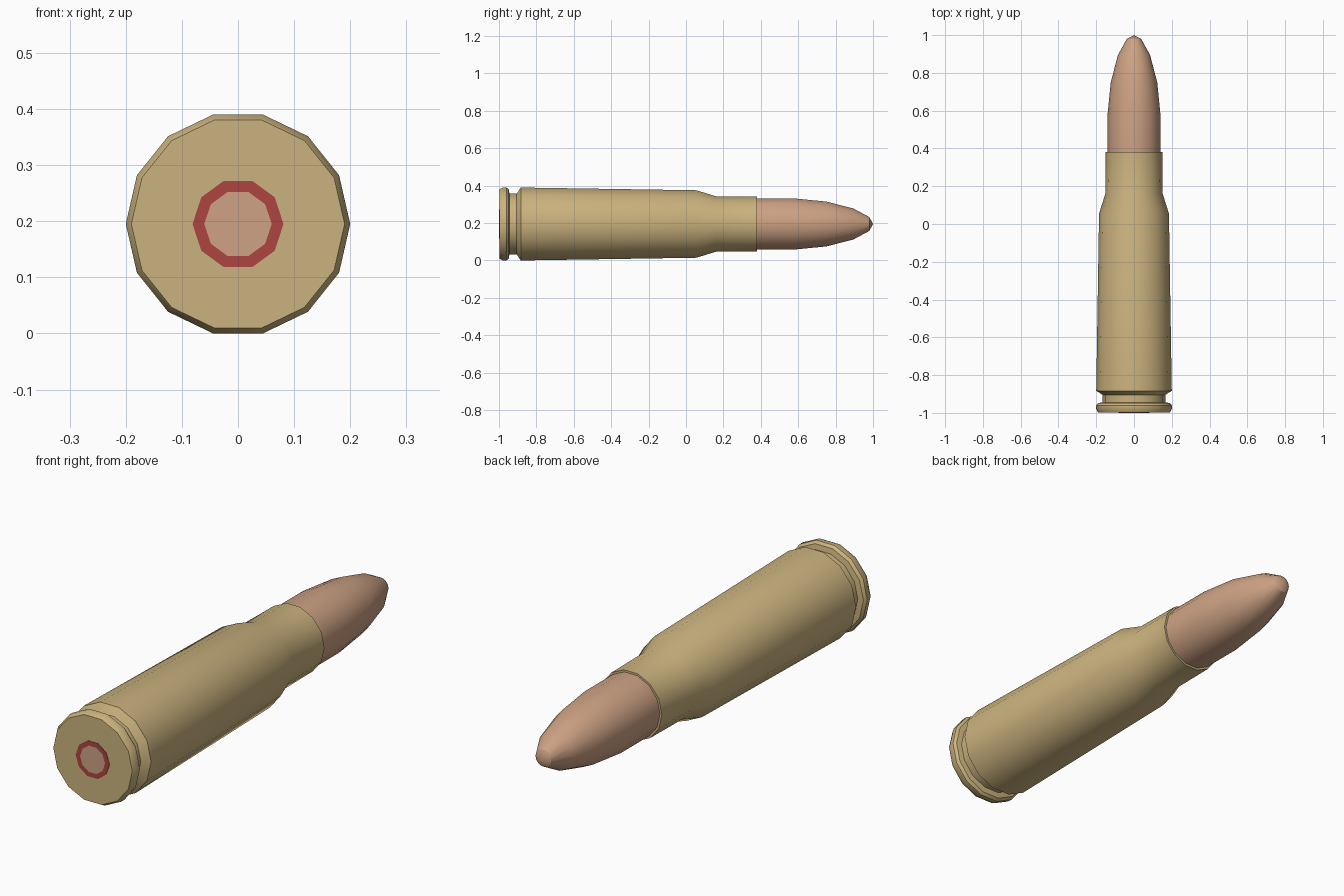
import bpy, bmesh
from math import cos, sin, pi, radians

if "Cube" in bpy.data.objects:
    bpy.data.objects.remove(bpy.data.objects["Cube"])

AXIS_Z = 0.195  # height of the centre line


def material(name, rgb):
    m = bpy.data.materials.new(name)
    m.diffuse_color = (*rgb, 1)
    m.use_nodes = True
    m.node_tree.nodes["Principled BSDF"].inputs["Base Color"].default_value = m.diffuse_color
    return m


def lathe(name, profile, sides, mat, cap_start=False):
    """Revolve (radius, y) points, listed back to tip, about the y axis."""
    bm = bmesh.new()
    rings = []
    for r, y in profile:
        if r == 0:
            rings.append([bm.verts.new((0, y, AXIS_Z))] * sides)
        else:
            rings.append([bm.verts.new((r * cos(2 * pi * i / sides), y,
                                        AXIS_Z + r * sin(2 * pi * i / sides)))
                          for i in range(sides)])
    for a, b in zip(rings, rings[1:]):
        for i in range(sides):
            k = (i + 1) % sides
            quad = [a[i], b[i], b[k], a[k]]
            bm.faces.new(list(dict.fromkeys(quad)))
    if cap_start:
        bm.faces.new(rings[0])
    for f in bm.faces:
        f.smooth = True
    me = bpy.data.meshes.new(name)
    bm.to_mesh(me)
    bm.free()
    me.set_sharp_from_angle(angle=radians(30))
    me.materials.append(mat)
    ob = bpy.data.objects.new(name, me)
    bpy.context.collection.objects.link(ob)
    return ob


brass = material("brass", (0.60, 0.45, 0.21))
copper = material("copper", (0.61, 0.36, 0.23))
red = material("red_lacquer", (0.42, 0.06, 0.05))

# Case: rim, extractor groove, tapered body, shoulder, neck and mouth lip
lathe("case", [(0.19, -0.998), (0.20, -0.98), (0.20, -0.96), (0.19, -0.948),
               (0.166, -0.944), (0.166, -0.905), (0.20, -0.883),
               (0.185, 0.055), (0.152, 0.16), (0.15, 0.38),
               (0.14, 0.38), (0.14, 0.36)], 14, brass, cap_start=True)

# Bullet with rounded ogive
lathe("bullet", [(0.141, 0.375), (0.141, 0.57), (0.123, 0.75), (0.085, 0.895),
                 (0.038, 0.98), (0, 1.0)], 14, copper)

# Primer and its sealing ring
lathe("primer_seal", [(0.06, -1.0), (0.081, -1.0), (0.081, -0.99)], 10, red)
lathe("primer", [(0.06, -1.0), (0.06, -0.99)], 10, copper, cap_start=True)
